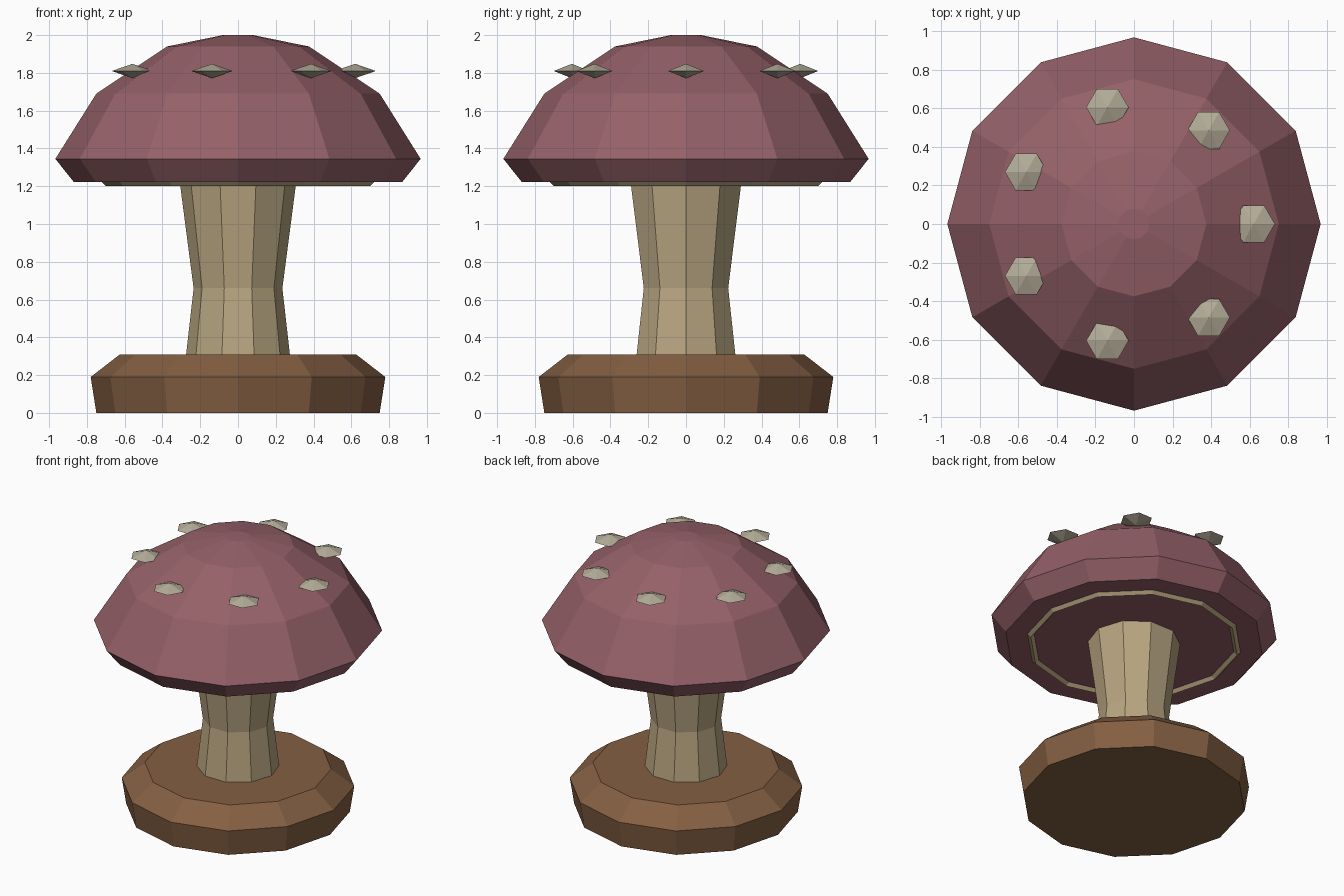
import bpy, bmesh
from math import cos, sin, tau

if "Cube" in bpy.data.objects:
    bpy.data.objects.remove(bpy.data.objects["Cube"])


def material(name, rgb):
    m = bpy.data.materials.new(name)
    m.diffuse_color = (*rgb, 1)
    m.use_nodes = True
    m.node_tree.nodes["Principled BSDF"].inputs["Base Color"].default_value = m.diffuse_color
    return m


def lathe(name, profile, sides, mat, loc=(0, 0, 0), loop=False):
    """Revolve (radius, z) points into a flat-faced solid; loop=True closes the profile into a ring."""
    bm = bmesh.new()
    rings = []
    for r, z in profile:
        if r == 0:
            rings.append([bm.verts.new((0, 0, z))] * sides)
        else:
            rings.append([bm.verts.new((r * cos(tau * i / sides), r * sin(tau * i / sides), z))
                          for i in range(sides)])
    pairs = list(zip(rings, rings[1:]))
    if loop:
        pairs.append((rings[-1], rings[0]))
    for a, b in pairs:
        for i in range(sides):
            j = (i + 1) % sides
            bm.faces.new(dict.fromkeys((a[i], a[j], b[j], b[i])))
    if not loop:
        for ring in (rings[0], rings[-1]):
            if ring[0] is not ring[1]:
                bm.faces.new(ring)
    bmesh.ops.recalc_face_normals(bm, faces=bm.faces)
    me = bpy.data.meshes.new(name)
    bm.to_mesh(me)
    bm.free()
    me.materials.append(mat)
    ob = bpy.data.objects.new(name, me)
    ob.location = loc
    bpy.context.collection.objects.link(ob)
    return ob


wood = material("wood", (0.23, 0.115, 0.055))
cream = material("cream", (0.48, 0.38, 0.22))
red = material("dusky_red", (0.30, 0.12, 0.14))
pale = material("pale", (0.45, 0.41, 0.31))

# Base, waisted stem and domed cap
lathe("base", [(0.75, 0), (0.78, 0.19), (0.625, 0.31)], 12, wood)
lathe("stem", [(0.278, 0.28), (0.235, 0.66), (0.312, 1.25)], 10, cream)
lathe("cap", [(0.87, 1.223), (0.967, 1.345), (0.75, 1.69), (0.375, 1.94), (0.08, 2.0)], 12, red)

# Ring half sunk into the underside of the cap
lathe("gill_ring", [(0.75, 1.25), (0.70, 1.20), (0.65, 1.25), (0.70, 1.30)], 12, cream, loop=True)

# Seven faceted spots around the cap
for k in range(7):
    a = tau * k / 7
    lathe(f"spot_{k + 1}", [(0, -0.038), (0.11, 0), (0, 0.038)], 6, pale,
          (0.62 * cos(a), 0.62 * sin(a), 1.81))
